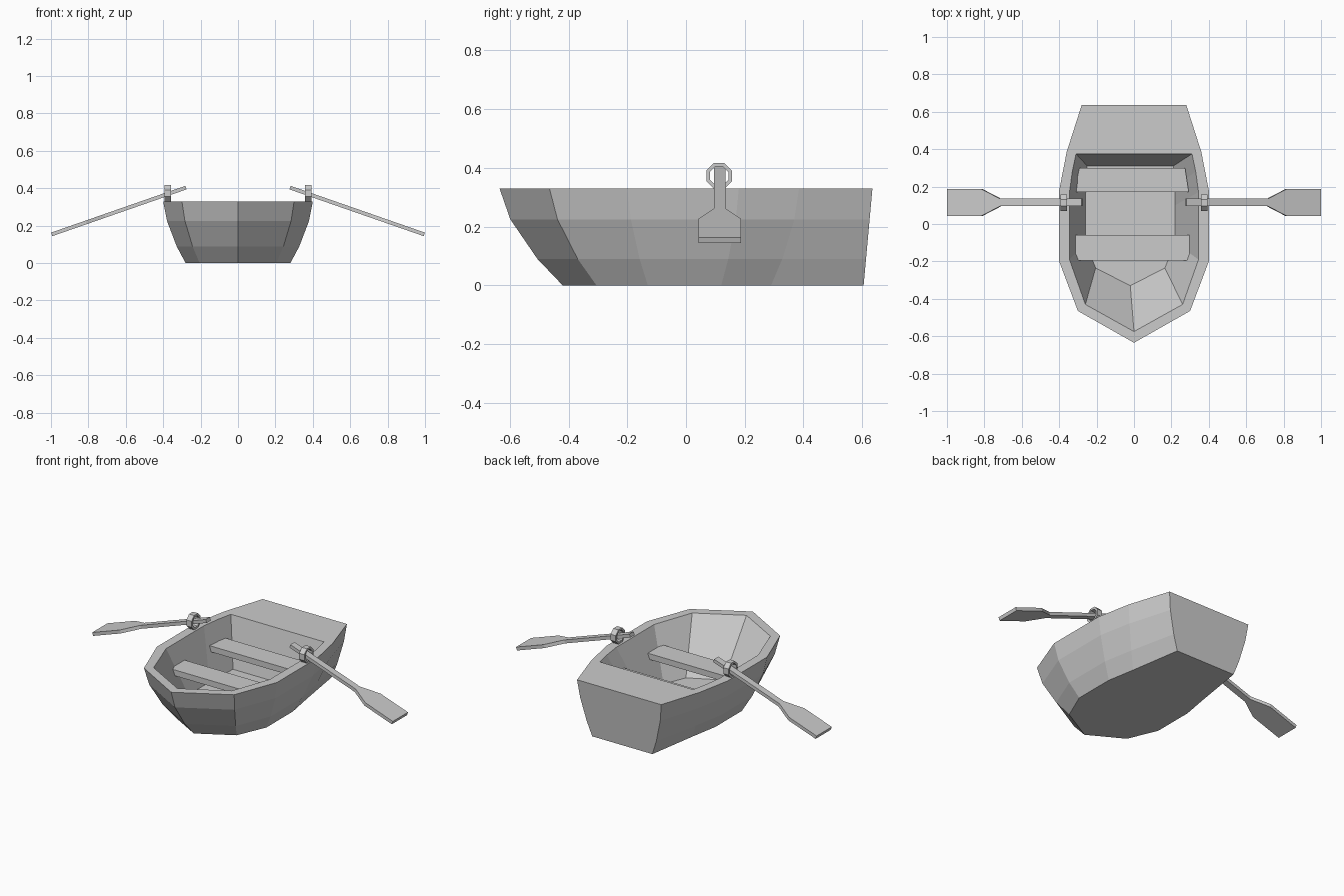
import bpy, bmesh, math
from mathutils import Vector

if "Cube" in bpy.data.objects:
    bpy.data.objects.remove(bpy.data.objects["Cube"])


def finish(bm, name):
    bmesh.ops.recalc_face_normals(bm, faces=bm.faces)
    mesh = bpy.data.meshes.new(name)
    bm.to_mesh(mesh)
    bm.free()
    ob = bpy.data.objects.new(name, mesh)
    bpy.context.collection.objects.link(ob)
    return ob


def bridge(bm, a, b):
    n = len(a)
    for i in range(n):
        j = (i + 1) % n
        bm.faces.new((a[i], a[j], b[j], b[i]))


def prism(name, base, offset):
    """Closed prism from a polygon swept along an offset."""
    bm = bmesh.new()
    a = [bm.verts.new(p) for p in base]
    b = [bm.verts.new(Vector(p) + offset) for p in base]
    bridge(bm, a, b)
    bm.faces.new(a)
    bm.faces.new(b)
    return finish(bm, name)


# Half outlines, bow to stern
keel = [(0, -.42), (.205, -.305), (.28, -.13), (.28, .12), (.25, .29), (.20, .605)]
rim = [(0, -.635), (.30, -.465), (.40, -.20), (.40, .18), (.36, .385), (.28, .635)]
inner_rim = [(0, -.575), (.26, -.43), (.345, -.19), (.345, .17), (.33, .28), (.31, .375)]
floor = [(0, -.33), (.185, -.235), (.24, -.10), (.24, .10), (.237, .20), (.23, .31)]


def ring(bm, low, high, f, z, shift=0):
    half = [Vector(a).lerp(Vector(b), f) for a, b in zip(low, high)]
    if low is keel:
        half[-1].y = .605 + .03 * z / .33  # flat raked transom
    pts = [(p.x + shift, p.y, z) for p in half]
    pts += [(-p.x + shift, p.y, z) for p in reversed(half[1:])]
    return [bm.verts.new(p) for p in pts]


# Hull: outer shell, flat rim and stern deck, inner shell
bm = bmesh.new()
rings = [ring(bm, keel, rim, f, z)
         for f, z in [(0, 0), (.40, .09), (.83, .225), (1, .33)]]
rings += [ring(bm, floor, inner_rim, 1, .33),
          ring(bm, floor, inner_rim, 0, .04, -.02)]
for a, b in zip(rings, rings[1:]):
    bridge(bm, a, b)
bm.faces.new(rings[0])
bm.faces.new(rings[-1])
finish(bm, "hull")

# Two bench seats
for name, y0, y1, w0, w1 in [("front_seat", -.195, -.06, .313, .313),
                             ("rear_seat", .17, .30, .31, .29)]:
    z, c = .185, -.017
    prism(name, [(c - w0, y0, z), (c + w0, y0, z), (c + w1, y1, z), (c - w1, y1, z)],
          Vector((0, 0, .035)))

# Oars and oarlock rings, one per side
inner, outer = Vector((.278, .393)), Vector((.993, .144))
along = (outer - inner).normalized()
normal = Vector((-along.y, along.x)) * .02
outline = [(.275, .02), (.71, .02), (.81, .072), (.993, .072)]


def on_oar(side, x, dy):
    z = inner.y + (x - inner.x) * along.y / along.x
    return Vector((side * x, .115 + dy, z))


for side, label in [(1, "right"), (-1, "left")]:
    base = [on_oar(side, x, w) for x, w in outline]
    base += [on_oar(side, x, -w) for x, w in reversed(outline)]
    prism(label + "_oar", base, Vector((side * normal.x, 0, normal.y)))

    # Octagonal ring of rectangular section
    bm = bmesh.new()
    sections = []
    for k in range(8):
        a = math.radians(22.5 + 45 * k)
        sections.append([bm.verts.new((side * x, .113 + r * math.cos(a),
                                       .373 + r * math.sin(a)))
                         for x, r in [(.358, .047), (.392, .047),
                                      (.392, .034), (.358, .034)]])
    for k in range(8):
        bridge(bm, sections[k], sections[(k + 1) % 8])
    finish(bm, label + "_oarlock")
